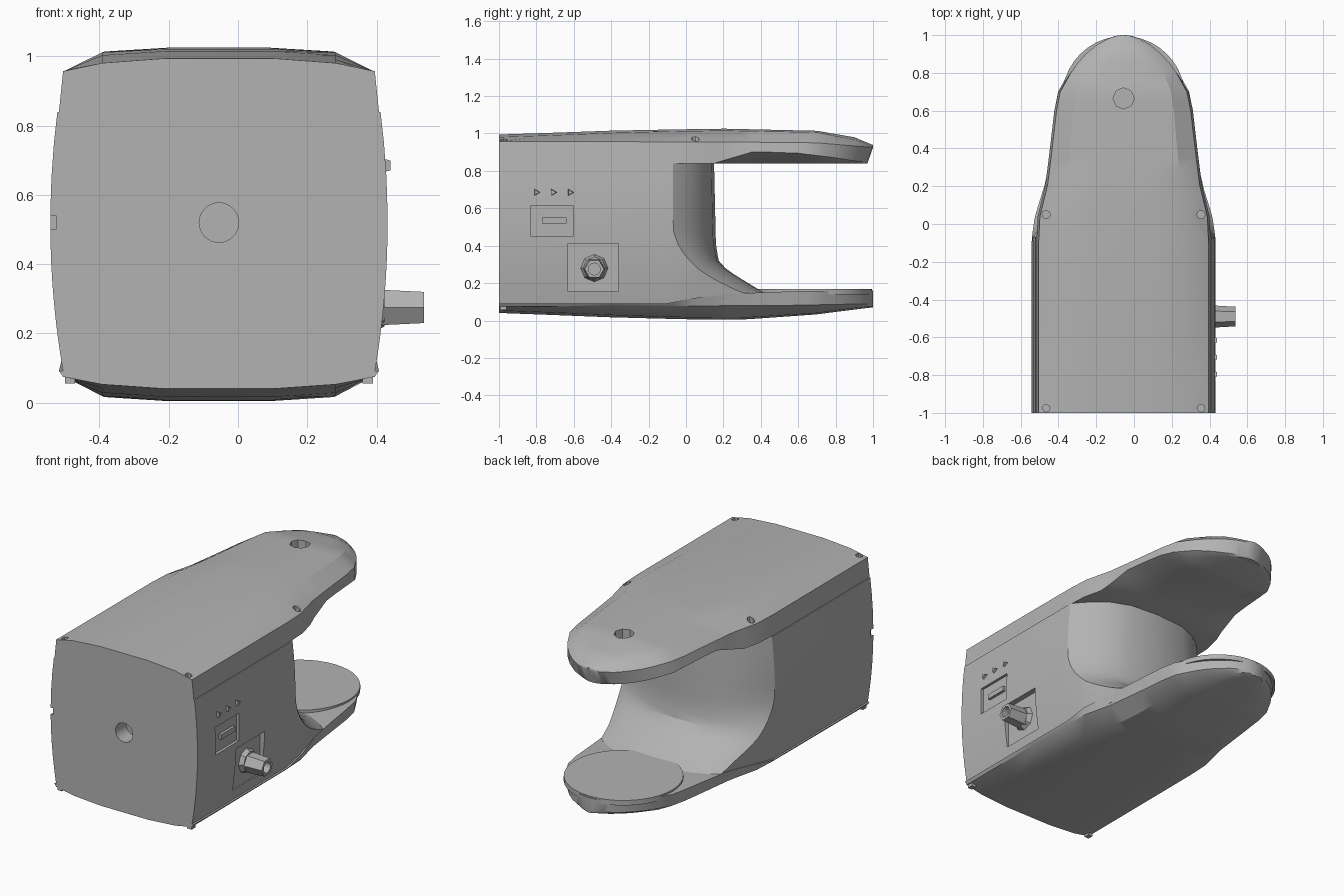
import bpy, bmesh, math
from mathutils import Matrix

if "Cube" in bpy.data.objects:
    bpy.data.objects.remove(bpy.data.objects["Cube"])

CX = -0.055  # body centre line
grey = bpy.data.materials.new("plain grey")
grey.diffuse_color = (0.45, 0.45, 0.45, 1)
grey.use_nodes = True
grey.node_tree.nodes["Principled BSDF"].inputs["Base Color"].default_value = grey.diffuse_color


def lerp(table, t):
    if t <= table[0][0]:
        return table[0][1]
    for (a, va), (b, vb) in zip(table, table[1:]):
        if t <= b:
            return va + (vb - va) * (t - a) / (b - a)
    return table[-1][1]


def finish(name, bm):
    bmesh.ops.recalc_face_normals(bm, faces=bm.faces)
    me = bpy.data.meshes.new(name)
    bm.to_mesh(me)
    bm.free()
    me.materials.append(grey)
    ob = bpy.data.objects.new(name, me)
    bpy.context.collection.objects.link(ob)
    return ob


def loft(name, rings):
    bm = bmesh.new()
    vs = [[bm.verts.new(p) for p in r] for r in rings]
    n = len(vs[0])
    for a, b in zip(vs, vs[1:]):
        for i in range(n):
            j = (i + 1) % n
            bm.faces.new((a[i], a[j], b[j], b[i]))
    bm.faces.new(vs[0])
    bm.faces.new(vs[-1][::-1])
    return finish(name, bm)


def box(name, lo, hi):
    bm = bmesh.new()
    bmesh.ops.create_cube(bm, size=1)
    for v in bm.verts:
        v.co = [(l + h) / 2 + c * (h - l) for l, h, c in zip(lo, hi, v.co)]
    return finish(name, bm)


def rod(name, centre, r, length, axis, sides, r2=None):
    rot = {"x": Matrix.Rotation(math.pi / 2, 4, "Y"),
           "y": Matrix.Rotation(math.pi / 2, 4, "X"), "z": Matrix()}[axis]
    bm = bmesh.new()
    bmesh.ops.create_cone(bm, cap_ends=True, segments=sides, radius1=r,
                          radius2=r if r2 is None else r2, depth=length,
                          matrix=Matrix.Translation(centre) @ rot)
    return finish(name, bm)


def cut(ob, cutters):
    bpy.context.view_layer.objects.active = ob
    for c in cutters:
        c.hide_render = True
        m = ob.modifiers.new("cut", "BOOLEAN")
        m.operation, m.solver, m.object = "DIFFERENCE", "EXACT", c
        bpy.ops.object.modifier_apply(modifier=m.name)
        bpy.data.objects.remove(c)


# Plan outline shared by the plates and the body
PLAN = [(-1, .45), (-.1, .45), (.04, .443), (.21, .402), (.4, .378), (.6, .355), (.7, .335),
        (.8, .28), (.85, .245), (.9, .2), (.95, .14), (.98, .085), (.995, .045), (1, .012)]
STATIONS = [-1, -.7, -.4, -.1, .04, .15, .21, .28, .35, .45, .6, .65, .7, .75,
            .8, .85, .9, .93, .95, .97, .98, .99, .995, 1]


def half_width(y, z):
    return lerp(PLAN, y) + .037 * (1 - ((z - .52) / .43) ** 2)


def plate(name, crown, edge, inner_edge, inner_mid, seam):
    """Crowned slab: domed outer skin, vertical rim, inner face."""
    rings = []
    for y in STATIONS:
        w, zc, ze = lerp(PLAN, y), lerp(crown, y), lerp(edge, y)
        k = lerp([(-1, .55), (-.2, .8), (.7, .82), (1, .6)], y)
        zi, zm = lerp(inner_edge, y), lerp(inner_mid, y)
        f = lerp([(.15, .75), (.4, .5), (.5, .5), (.75, .8)], y)
        tip = .03 * max(0, (y - .6) / .4)
        half = [(.35, zc + (ze - zc) * (1 - k) * .3, 0), (.75, ze + (zc - ze) * k, 0),
                (1, ze, 0), (1.0, zi, tip * seam), (f, zm, tip * seam)]
        pts = [(-a, z, t) for a, z, t in half[::-1]] + half
        rings.append([(CX + a * (w + (.012 if z == zi else 0) * min(1, w * 4)), y - t, z)
                      for a, z, t in pts])
    return loft(name, rings)


top = plate("upper_arm",
            [(-1, 1.0), (-.4, 1.02), (.2, 1.03), (.7, 1.018), (.9, .985), (1, .94)],
            [(-1, .957), (.2, .955), (.7, .95), (1, .925)],
            [(-1, .84), (.15, .84), (.35, .9), (.55, .9), (.8, .872), (.95, .85), (1, .848)],
            [(-1, .84), (1, .84)], 1)
base = plate("lower_arm",
             [(-1, .035), (-.4, .012), (.1, 0), (.3, 0), (.7, .03), (1, .068)],
             [(-1, .075), (.5, .08), (1, .09)],
             [(-1, .092), (-.1, .092), (.04, .12), (.28, .145), (.6, .157), (1, .16)],
             [(-1, .092), (-.1, .092), (.04, .12), (.28, .145), (.6, .157), (1, .16)], 0)

# Main body, with a bulging back that sweeps down into the lower arm
SIDE_BACK = [(.09, .42), (.14, .33), (.17, .25), (.21, .17), (.27, .07), (.34, 0),
             (.4, -.04), (.47, -.065), (.55, -.07), (.84, -.07)]
MID_BACK = [(.09, .55), (.14, .46), (.165, .39), (.22, .3), (.27, .22), (.32, .175), (.4, .16), (.84, .15)]
rings = []
for z in (.092, .115, .14, .165, .19, .22, .25, .28, .32, .36, .41, .47, .55, .65, .75, .84):
    ys, ym = lerp(SIDE_BACK, z), lerp(MID_BACK, z)
    flank = [-1, -.55, -.1] + [-.1 + (ys + .1) * k / 4 for k in (1, 2, 3, 4)]
    left = [(CX - half_width(y, z), y, z) for y in flank]
    right = [(CX + half_width(y, z), y, z) for y in flank]
    back = []
    for s in (-.93, -.82, -.65, -.4, 0, .4, .65, .82, .93):
        back.append((CX + s * half_width(ys, z), ys + (ym - ys) * (1 - abs(s) ** 3), z))
    rings.append(left + back + right[::-1])
body = loft("main_body", rings)

# Recesses and holes
cut(body, [rod("front_hole", (CX, -.98, .52), .057, .16, "y", 32),
           box("switch_recess", (.414, -.83, .45), (.6, -.605, .615)),
           box("socket_recess", (.397, -.63, .155), (.6, -.36, .412)),
           box("left_notch", (-.6, -1.1, .5), (-.525, -.975, .54))])
notches = [rod("corner_notch", (CX + s * .41, -.975, .98), .02, .07, "z", 8) for s in (-1, 1)]
notches += [rod("side_notch", (CX + s * .41, .05, .98), .022, .07, "z", 8) for s in (-1, 1)]
cut(top, [rod("top_hole", (CX, .665, 1.0), .056, .13, "z", 8)] + notches)

# Round pad on the lower arm
rod("round_pad", (CX, .67, .153), .325, .03, "z", 40)

# Hex connector with a bore, on a round collar
collar = rod("socket_collar", (.408, -.49, .28), .075, .03, "x", 8, .06)
plug = rod("hex_connector", (.465, -.49, .275), .06, .143, "x", 6, .052)
cut(plug, [rod("bore", (.53, -.49, .275), .032, .08, "x", 12)])

# Switch lever and three indicator studs
lever = box("switch_lever", (.405, -.77, .52), (.43, -.64, .55))
for y in (-.8, -.71, -.62):
    rod("indicator_stud", (.428, y, .685), .024, .025, "x", 3, .016)

# Small corner feet
for s in (-1, 1):
    box("corner_foot", (CX + s * .43 - .015, -.995, .055), (CX + s * .43 + .015, -.96, .085))

# Smooth shading with sharp edges kept
bpy.ops.object.select_all(action="SELECT")
bpy.context.view_layer.objects.active = body
bpy.ops.object.shade_smooth_by_angle(angle=math.radians(28))
